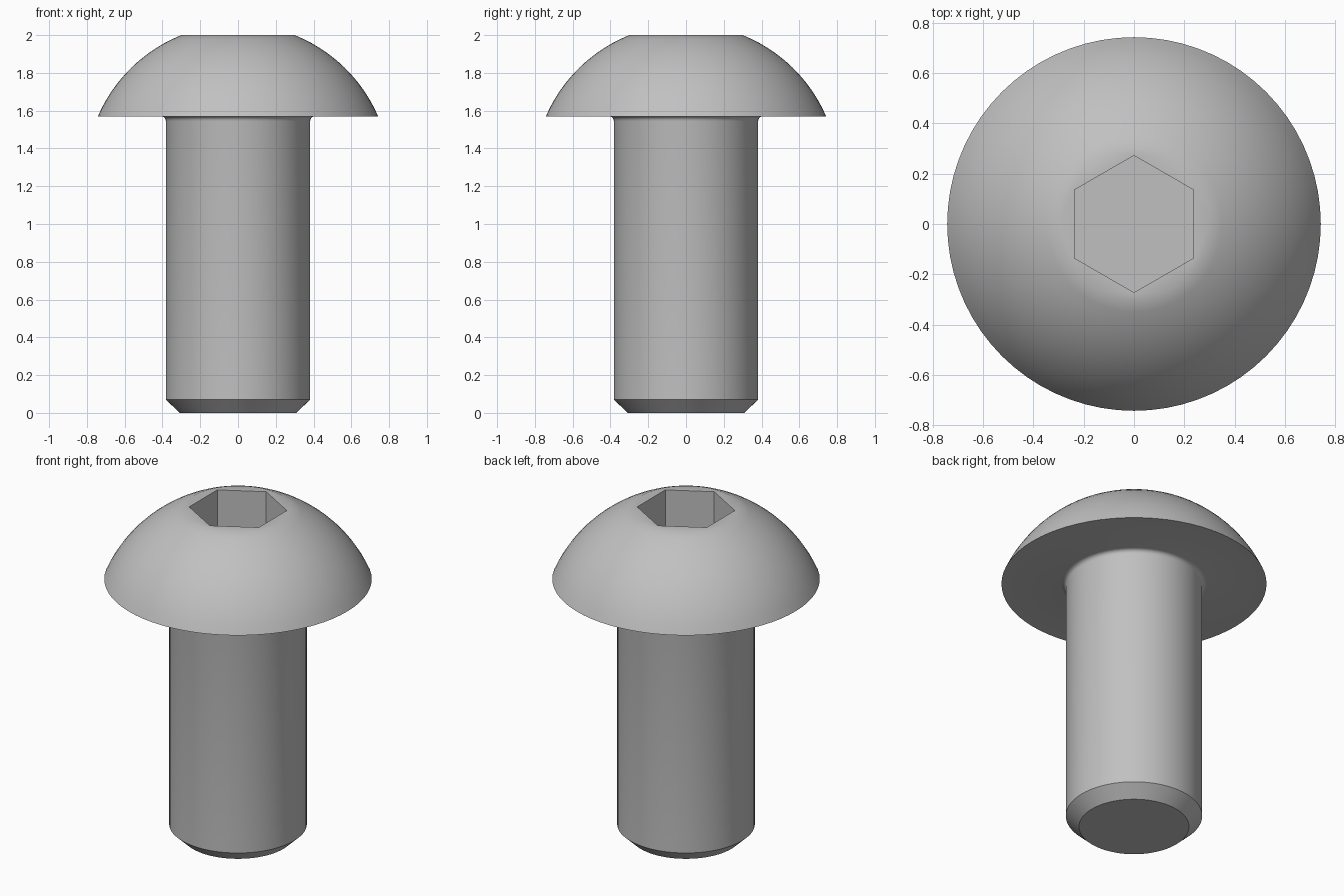
import bpy, bmesh
from math import sin, cos, asin, radians, pi

if "Cube" in bpy.data.objects:
    bpy.data.objects.remove(bpy.data.objects["Cube"], do_unlink=True)

SEGMENTS = 72
HEAD_R, HEAD_Z, TOP_R, TOP_Z = 0.742, 1.57, 0.30, 2.0
SHANK_R, TIP_R, CHAMFER = 0.382, 0.308, 0.07
HEX_R, SOCKET_DEPTH = 0.272, 0.27

steel = bpy.data.materials.new("steel grey")
steel.use_nodes = True
colour = (0.53, 0.53, 0.53, 1)
steel.diffuse_color = colour
steel.node_tree.nodes["Principled BSDF"].inputs["Base Color"].default_value = colour


def ring(bm, radius, z, count, start=0.0):
    """Closed loop of vertices around the z axis."""
    return [bm.verts.new((radius * cos(start + 2 * pi * i / count),
                          radius * sin(start + 2 * pi * i / count), z))
            for i in range(count)]


def bridge(bm, a, b):
    """Quads between two loops of equal length."""
    n = len(a)
    for i in range(n):
        j = (i + 1) % n
        bm.faces.new((a[i], a[j], b[j], b[i]))


# Profile of the chamfered tip, shank and fillet under the head
FILLET = 0.025
profile = [(TIP_R, 0), (SHANK_R, CHAMFER)]
for i in range(5):
    t = pi / 2 * i / 4
    profile.append((SHANK_R + FILLET * (1 - cos(t)), HEAD_Z - FILLET * (1 - sin(t))))

# Domed head: circular arc centred on the axis
centre = ((TOP_R**2 + TOP_Z**2) - (HEAD_R**2 + HEAD_Z**2)) / (2 * (TOP_Z - HEAD_Z))
dome_r = (HEAD_R**2 + (HEAD_Z - centre)**2) ** 0.5
low, high = asin((HEAD_Z - centre) / dome_r), asin((TOP_Z - centre) / dome_r)
for i in range(13):
    t = low + (high - low) * i / 12
    profile.append((dome_r * cos(t), centre + dome_r * sin(t)))

# Turn the profile
bm = bmesh.new()
rings = [ring(bm, r, z, SEGMENTS) for r, z in profile]
for a, b in zip(rings, rings[1:]):
    bridge(bm, a, b)
bm.faces.new(rings[0][::-1])

# Hexagonal socket with a flat floor
rim = ring(bm, HEX_R, TOP_Z, 6, pi / 6)
floor = ring(bm, HEX_R, TOP_Z - SOCKET_DEPTH, 6, pi / 6)
bridge(bm, rim, floor)
bm.faces.new(floor)

# Flat land between the dome and the socket, one fan per hexagon side
outer, step = rings[-1], SEGMENTS // 6
for k in range(6):
    start = step // 2 + k * step
    middle = start + step // 2
    a, b = rim[k], rim[(k + 1) % 6]
    for i in range(start, start + step):
        bm.faces.new((outer[i % SEGMENTS], outer[(i + 1) % SEGMENTS],
                      a if i < middle else b))
    bm.faces.new((outer[middle % SEGMENTS], b, a))

bmesh.ops.recalc_face_normals(bm, faces=bm.faces)
mesh = bpy.data.meshes.new("button_head_bolt")
bm.to_mesh(mesh)
bm.free()
mesh.materials.append(steel)
bolt = bpy.data.objects.new("button_head_bolt", mesh)
bpy.context.collection.objects.link(bolt)

# Smooth shading with sharp rims
bpy.ops.object.select_all(action='DESELECT')
bolt.select_set(True)
bpy.context.view_layer.objects.active = bolt
bpy.ops.object.shade_smooth_by_angle(angle=radians(30))
